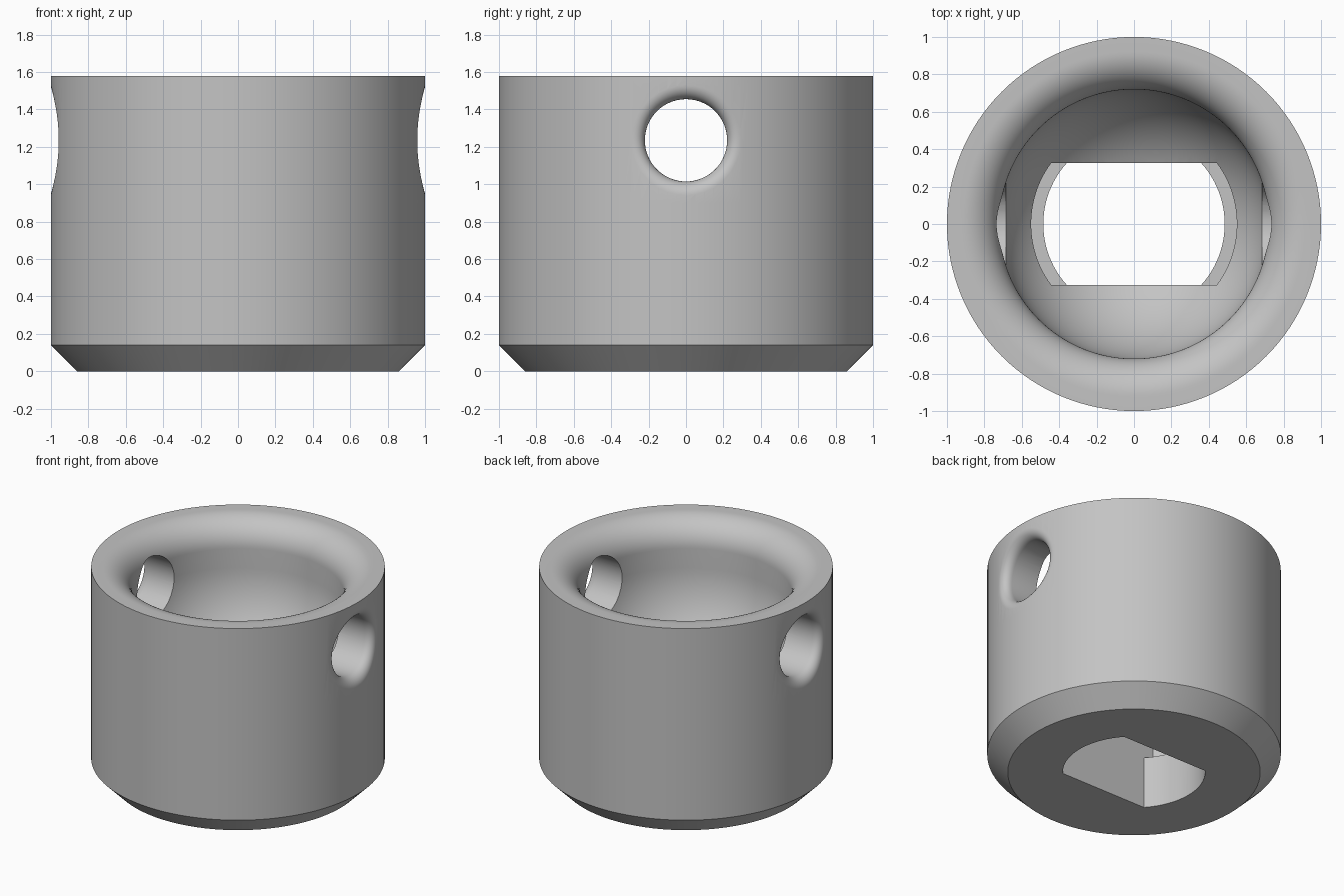
import bpy, bmesh
from math import sin, cos, pi, sqrt, asin, radians

cube = bpy.data.objects.get("Cube")
if cube:
    bpy.data.objects.remove(cube)

SEG = 128                 # segments round the body
TOP, BALL_Z, BALL_R = 1.58, 1.235, 0.72
LIP = 0.2                 # radius of the rounded mouth
HOLE_R, FLARE = 0.22, 0.075
FLAT = 0.325              # half width of the slot

grey = bpy.data.materials.new("light grey")
grey.use_nodes = True
colour = (0.55, 0.55, 0.55, 1)
grey.diffuse_color = colour
grey.node_tree.nodes["Principled BSDF"].inputs["Base Color"].default_value = colour


def finish(name, bm):
    bmesh.ops.recalc_face_normals(bm, faces=bm.faces)
    mesh = bpy.data.meshes.new(name)
    bm.to_mesh(mesh)
    bm.free()
    mesh.materials.append(grey)
    obj = bpy.data.objects.new(name, mesh)
    bpy.context.collection.objects.link(obj)
    return obj


def lathe(name, profile):
    """Spin an (r, z) profile about the z axis."""
    bm = bmesh.new()
    verts = [bm.verts.new((r, 0, z)) for r, z in profile]
    edges = [bm.edges.new(pair) for pair in zip(verts, verts[1:])]
    bmesh.ops.spin(bm, geom=verts + edges, cent=(0, 0, 0), axis=(0, 0, 1),
                   angle=2 * pi, steps=SEG, use_merge=True)
    bmesh.ops.remove_doubles(bm, verts=bm.verts, dist=1e-5)
    return finish(name, bm)


def loft(name, rings):
    """Skin a list of matching closed rings and cap both ends."""
    bm = bmesh.new()
    loops = [[bm.verts.new(p) for p in ring] for ring in rings]
    for a, b in zip(loops, loops[1:]):
        for i in range(len(a)):
            j = (i + 1) % len(a)
            bm.faces.new((a[i], a[j], b[j], b[i]))
    bm.faces.new(loops[0])
    bm.faces.new(loops[-1])
    return finish(name, bm)


def slot(name, radius, z0, z1):
    """Round prism with two flat sides."""
    half = asin(FLAT / radius)
    n = 24
    arc = [-half + 2 * half * i / n for i in range(n + 1)]
    outline = [(s * radius * cos(a), s * radius * sin(a)) for s in (1, -1) for a in arc]
    return loft(name, [[(x, y, z) for x, y in outline] for z in (z0, z1)])


def hole_ring(side, radius, depth):
    """Ring about the x axis that follows the round outer wall."""
    ring = []
    for i in range(64):
        a = 2 * pi * i / 64
        y = radius * cos(a)
        ring.append((side * (sqrt(1 - y * y) - depth), y, BALL_Z + radius * sin(a)))
    return ring


# Body: chamfered foot, straight wall, rounded mouth, ball-shaped cup
lip_steps = [pi / 2 * i / 16 for i in range(17)]
ball_steps = [pi / 2 * i / 24 for i in range(25)]
profile = [(0, 0), (0.86, 0), (1, 0.14), (1, 0.9), (1, TOP)]
profile += [(BALL_R + LIP * (1 - sin(a)), TOP - LIP * (1 - cos(a))) for a in lip_steps]
profile += [(BALL_R * cos(a), BALL_Z - BALL_R * sin(a)) for a in ball_steps]
body = lathe("cup_body", profile)

# Cross hole with flared ends
flare = [(HOLE_R + FLARE * (1 - cos(t)), FLARE * (1 - sin(t)))
         for t in [pi / 2 * i / 8 for i in range(9)]]
flare.append((HOLE_R + FLARE + 0.002, -0.1))
rings = [hole_ring(-1, r, d) for r, d in reversed(flare)]
rings += [hole_ring(1, r, d) for r, d in flare]

# Stepped slot through the floor, then cut everything
cutters = [loft("cross_hole_cutter", rings),
           slot("upper_slot_cutter", 0.55, 0.39, 1.0),
           slot("lower_slot_cutter", 0.485, -0.1, 0.5)]
bpy.context.view_layer.objects.active = body
body.select_set(True)
for cutter in cutters:
    mod = body.modifiers.new(cutter.name, 'BOOLEAN')
    mod.operation = 'DIFFERENCE'
    mod.solver = 'EXACT'
    mod.object = cutter
    bpy.ops.object.modifier_apply(modifier=mod.name)
    bpy.data.objects.remove(cutter)

bpy.ops.object.shade_smooth_by_angle(angle=radians(30))
